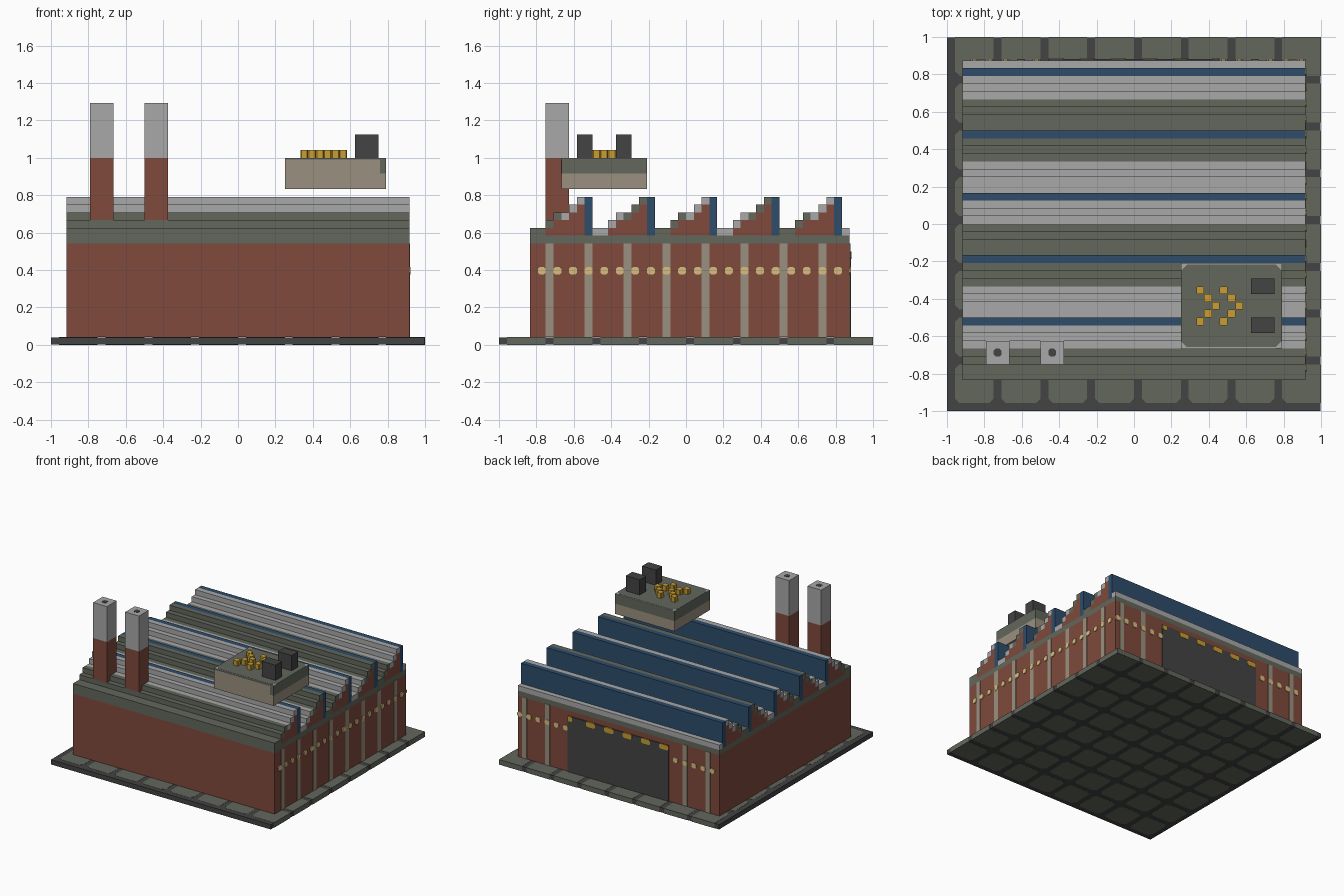
import bpy, bmesh
from mathutils import Vector

old = bpy.data.objects.get("Cube")
if old:
    bpy.data.objects.remove(old, do_unlink=True)

U = 1 / 24          # one block; all sizes below are in blocks
THIN = 0.08         # thickness of painted plates


def srgb(*rgb):
    return tuple(((c / 255 + 0.055) / 1.055) ** 2.4 for c in rgb) + (1.0,)


def material(name, *rgb):
    m = bpy.data.materials.new(name)
    m.use_nodes = True
    m.diffuse_color = srgb(*rgb)
    bsdf = next(n for n in m.node_tree.nodes if n.type == 'BSDF_PRINCIPLED')
    bsdf.inputs["Base Color"].default_value = m.diffuse_color
    bsdf.inputs["Roughness"].default_value = 0.9
    return m


BRICK = material("brick_red", 128, 74, 60)
GREEN = material("olive_grey", 99, 103, 92)
GREY = material("light_grey", 168, 168, 168)
DARK = material("charcoal", 67, 67, 67)
BLUE = material("window_blue", 46, 77, 107)
BEIGE = material("stone_beige", 154, 144, 126)
CREAM = material("lit_window", 216, 190, 128)
GOLD = material("gold", 200, 158, 50)


class Part:
    """Collects prisms of one colour into one object."""

    def __init__(self, name, mat):
        self.name, self.mat, self.bm = name, mat, bmesh.new()

    def prism(self, outline, lo, hi, axis=2):
        # outline lies in the two axes other than the extrusion axis
        def place(p, d):
            c = list(p)
            c.insert(axis, d)
            return Vector((c[0] - 24, c[1] - 24, c[2])) * U
        a = [self.bm.verts.new(place(p, lo)) for p in outline]
        b = [self.bm.verts.new(place(p, hi)) for p in outline]
        self.bm.faces.new(a)
        self.bm.faces.new(b)
        for i in range(len(a)):
            j = (i + 1) % len(a)
            self.bm.faces.new((a[i], a[j], b[j], b[i]))
        return self

    def box(self, x, y, z):
        return self.prism(cut_rect(x, y, 0), *z)

    def done(self):
        bmesh.ops.recalc_face_normals(self.bm, faces=self.bm.faces)
        mesh = bpy.data.meshes.new(self.name)
        self.bm.to_mesh(mesh)
        self.bm.free()
        mesh.materials.append(self.mat)
        bpy.context.collection.objects.link(bpy.data.objects.new(self.name, mesh))


def cut_rect(p, q, cut, keep=None):
    """Rectangle with clipped corners; corners on the keep line stay square."""
    pts = []
    for a, b, sa, sb, first in ((p[0], q[0], 1, 1, 1), (p[1], q[0], -1, 1, 0),
                                (p[1], q[1], -1, -1, 1), (p[0], q[1], 1, -1, 0)):
        if not cut or keep in (a, b):
            pts.append((a, b))
        else:
            ends = [(a, b + sb * cut), (a + sa * cut, b)]
            pts += ends if first else ends[::-1]
    return pts


# paved ground
Part("ground_slab", DARK).box((0, 47.95), (0, 47.95), (0.03, 0.97)).done()
tiles = Part("paving_tiles", GREEN)
for i in range(0, 48, 6):
    for j in range(0, 48, 6):
        tiles.prism(cut_rect((i + 1, i + 6), (j + 1, j + 6), 0.6, 48), 0, 1)
tiles.done()

# hall walls and trim band
X, Y = (2, 46), (4, 45)
Part("hall_walls", BRICK).box(X, Y, (1, 13)).done()
Part("trim_band", GREEN).box(X, Y, (13, 14)).done()

# sawtooth roof: stepped caps, brick gable filling and glazed back walls
caps = {GREEN: Part("roof_steps_olive", GREEN), GREY: Part("roof_steps_grey", GREY)}
gables = Part("roof_gables", BRICK)
glazing = Part("roof_glazing", BLUE)
STEPS = (15, 15, 16, 17, 17, 18, 19)
for y in range(*Y):
    k = (y - 4) % 8
    row = (y, y + 1)
    if k == 7:
        glazing.box(X, row, (14, 19))
        continue
    top = STEPS[k]
    caps[GREY if (y // 8) % 2 else GREEN].box(X, row, (top - 1, top))
    if top > 15:
        gables.box(X, row, (14, top - 1))
for part in (*caps.values(), gables, glazing):
    part.done()

# pilasters and lit windows on the left side and the back
pilasters = Part("pilasters", BEIGE)
windows = Part("windows", CREAM)
for y in range(6, 45, 5):
    pilasters.prism(cut_rect((y, y + 1), (1, 13), 0), 46, 46 + THIN, 0)
for y in range(5, 45, 2):
    windows.prism(cut_rect((y, y + 1), (9, 10), 0.25), 46, 46 + 2 * THIN, 0)
for x in (4, 9, 39, 44):
    pilasters.prism(cut_rect((x, x + 1), (1, 13), 0), 45, 45 + THIN, 1)
for x in (*range(3, 13, 2), *range(35, 46, 2)):
    windows.prism(cut_rect((x, x + 1), (9, 10), 0.25), 45, 45 + 2 * THIN, 1)
pilasters.done()
windows.done()

# loading gate with warning strip
Part("gate", DARK).prism(cut_rect((13, 35), (1, 12), 0), 45, 45 + 2 * THIN, 1).done()
strip = Part("gate_warning_strip", GOLD)
for x in (34, *range(13, 33, 4)):
    w = 1 if x == 34 else 2
    strip.prism(cut_rect((x, x + w), (11, 12), 0.25), 45, 45 + 2.8 * THIN, 1)
strip.done()

# chimneys
stacks, tops = Part("chimney_stacks", BRICK), Part("chimney_tops", GREY)
flues = Part("chimney_flues", DARK)
for x in (5, 12):
    stacks.box((x, x + 3), (6, 9), (15, 24))
    tops.box((x, x + 3), (6, 9), (24, 31))
    flues.prism(cut_rect((x + 1, x + 2), (7, 8), 0.25), 31, 31.04)
for part in (stacks, tops, flues):
    part.done()

# floating platform
PX, PY = (30, 43), (8, 19)
Part("platform_base", BEIGE).box(PX, PY, (20, 22)).done()
Part("platform_sides", GREEN).box(PX, PY, (22, 23.9)).done()
Part("platform_rim", GREY).box(PX, PY, (23.9, 23.96)).done()
Part("platform_deck", GREEN).prism(cut_rect(PX, (8.2, 18.8), 0.8), 23.96, 24).done()
Part("platform_front", BEIGE).box((30, 42.2), (7.95, 8), (22, 23.8)).done()

# crates and arrow marks on the platform
crates = Part("platform_crates", DARK)
for y in (10, 15):
    crates.box((39, 42), (y, y + 2), (24, 27))
crates.done()
arrows = Part("arrow_blocks", GOLD)
for tip in (34, 37):
    for d in range(-2, 3):
        x, y = tip - abs(d), 13 + d
        arrows.prism(cut_rect((x, x + 1), (y, y + 1), 0.12), 24, 25)
arrows.done()
